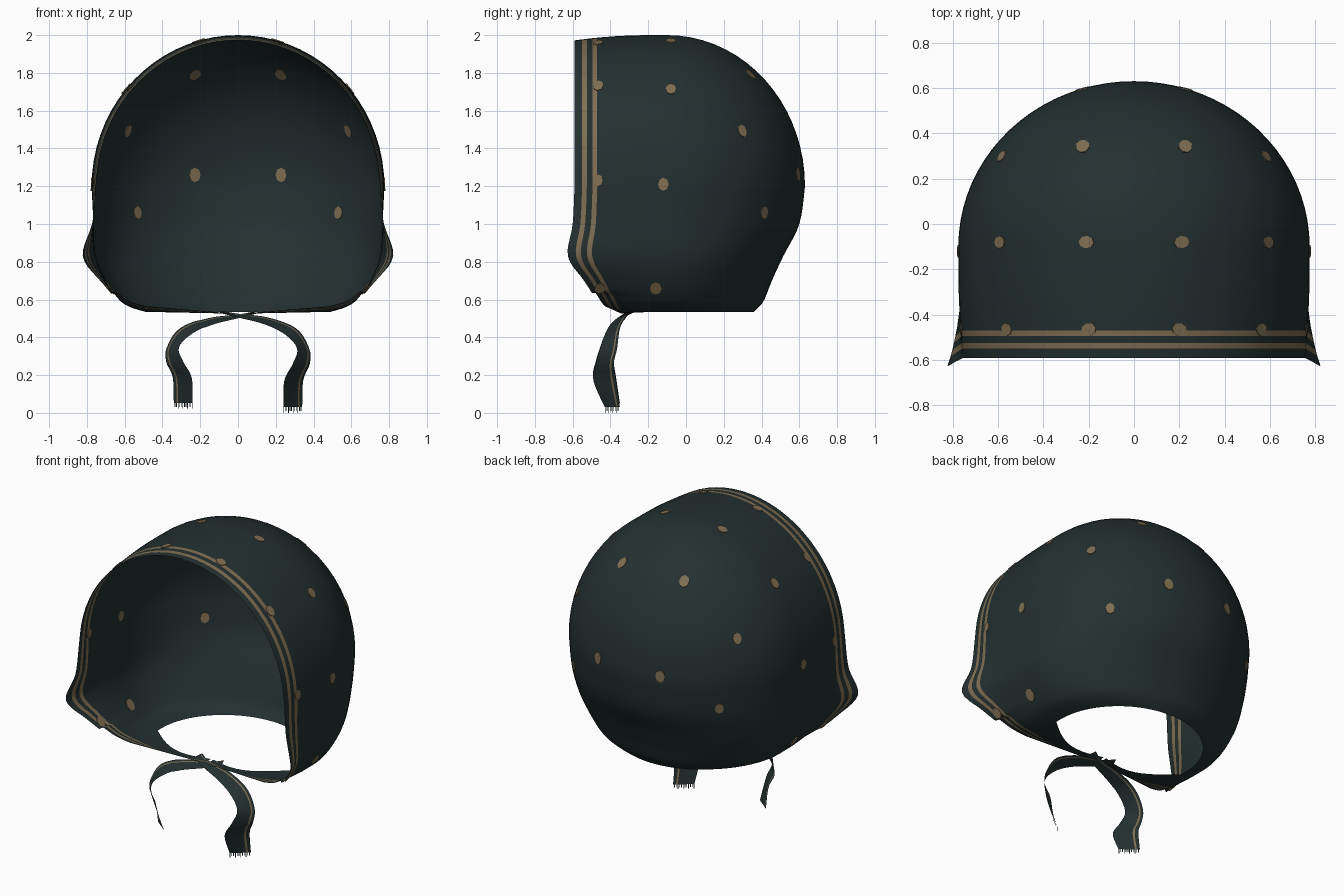
import bpy, bmesh, math
from mathutils import Vector, Matrix
from mathutils.bvhtree import BVHTree

if "Cube" in bpy.data.objects:
    bpy.data.objects.remove(bpy.data.objects["Cube"])


def material(name, color):
    m = bpy.data.materials.new(name)
    m.diffuse_color = (*color, 1)
    m.use_nodes = True
    m.node_tree.nodes["Principled BSDF"].inputs["Base Color"].default_value = m.diffuse_color
    return m


CLOTH = material("dark_green_cloth", (0.0175, 0.029, 0.030))
TAN = material("tan_print", (0.21, 0.155, 0.085))


def spline(keys, steps):
    """Catmull-Rom through tuples of any length."""
    k = [Vector(p) for p in keys]
    out = []
    for i in range(len(k) - 1):
        a, b, c, d = k[max(i - 1, 0)], k[i], k[i + 1], k[min(i + 2, len(k) - 1)]
        for s in range(steps):
            t = s / steps
            out.append(0.5 * (2 * b + (c - a) * t + (2 * a - 5 * b + 4 * c - d) * t * t
                              + (3 * b - a - 3 * c + d) * t ** 3))
    return out + [k[-1]]


def add_grid(bm, rows, striped):
    """Skin rows of points; columns listed in striped get the tan material."""
    vs = [[bm.verts.new(p) for p in r] for r in rows]
    for a, b in zip(vs, vs[1:]):
        for j in range(len(a) - 1):
            f = bm.faces.new((a[j], a[j + 1], b[j + 1], b[j]))
            f.material_index = int(j in striped)


def finish(bm, name, smooth=True):
    me = bpy.data.meshes.new(name)
    bm.to_mesh(me)
    bm.free()
    ob = bpy.data.objects.new(name, me)
    bpy.context.collection.objects.link(ob)
    me.materials.append(CLOTH)
    me.materials.append(TAN)
    for p in me.polygons:
        p.use_smooth = smooth
    return ob


# ---- hood: stadium-shaped rows, straight sides in front and a round back
YC = -0.10
SIDE = [0, .04, .065, .095, .12, .16, .22, .29, .36, .43]   # distances behind the rim
NS = len(SIDE)
ARC = 40


def hood_row(z, a, back, front, flare):
    pts = []
    for i in range(NS):
        y = front + (YC - front) * SIDE[i] / 0.49
        k = max(0, 1 - SIDE[i] / 0.40) ** 2
        pts.append((a, y, k))
    right = []
    for x, y, k in pts:
        s = 1 - 0.035 * k * min(1, max(0, (z - 0.95) / 0.3))
        zz = 1.2 + (z - 1.2) * s if z > 1.2 else z
        if z < 0.62:
            zz += 0.03 * k
        right.append(Vector((x * s + flare * k, y, zz)))
    arc = [Vector((a * math.cos(t), YC + (back - YC) * math.sin(t), z))
           for t in (math.pi * j / ARC for j in range(ARC + 1))]
    left = [Vector((-p.x, p.y, p.z)) for p in reversed(right)]
    return right + arc + left


rows = []
for k in range(18, 0, -1):                      # dome
    ph = math.pi / 2 * k / 18
    c = math.cos(ph) if k < 18 else 0
    rows.append(hood_row(1.2 + 0.8 * math.sin(ph), 0.775 * c, YC + 0.73 * c, -0.59, 0))
lower = [(1.2, .775, .63, -.59, 0), (1.0, .765, .60, -.60, .012),
         (.83, .752, .515, -.625, .07), (.70, .70, .455, -.54, .03),
         (.60, .63, .415, -.475, 0), (.56, .57, .385, -.45, 0), (.535, .49, .36, -.43, 0)]
rows += [hood_row(*r) for r in spline(lower, 5)]  # walls and tucked-in hem
cols = len(rows[0]) - 1
STRIPES = {1, 3}
bm = bmesh.new()
add_grid(bm, rows, STRIPES | {cols - 1 - s for s in STRIPES})

# ---- chin flaps running from the hem to the tie
for side in (1, -1):
    flap = []
    for n in range(11):
        v = n / 10
        line = []
        for i in range(NS):
            f = i / (NS - 1)
            p = rows[-1][i].lerp(Vector((0.01, -0.34 + 0.07 * f, 0.525)), v)
            p.y -= 0.09 * f * math.sin(math.pi * v)
            line.append(Vector((side * p.x, p.y, p.z)))
        flap.append(line)
    add_grid(bm, flap, STRIPES)
bmesh.ops.remove_doubles(bm, verts=bm.verts, dist=0.0008)
bmesh.ops.recalc_face_normals(bm, faces=bm.faces)
bm.faces.ensure_lookup_table()
if max(bm.faces, key=lambda f: f.calc_center_median().z).normal.z < 0:
    bmesh.ops.reverse_faces(bm, faces=bm.faces)
surface = BVHTree.FromBMesh(bm)
finish(bm, "hood")

# ---- printed dots, thin plates showing on both sides of the cloth
DOTS = [(.23, .60, 1.26, .031), (.23, .35, 1.80, .031), (.60, .31, 1.50, .028),
        (.53, .41, 1.06, .028), (.68, -.16, .66, .032), (.21, -.08, 1.97, .028),
        (.60, -.08, 1.72, .028), (.77, -.12, 1.21, .028), (.20, -.465, 1.96, .028),
        (.56, -.465, 1.73, .028), (.76, -.465, 1.23, .026), (.70, -.455, .65, .028)]
bm = bmesh.new()
for x, y, z, r in DOTS:
    for side in (1, -1):
        loc, nor, _, _ = surface.find_nearest(Vector((x * side, y, z)))
        m = Matrix.Translation(loc) @ nor.to_track_quat('Z', 'Y').to_matrix().to_4x4()
        m = m @ Matrix.Diagonal((1, 1.25, 1, 1))
        bmesh.ops.create_cone(bm, cap_ends=True, segments=8, radius1=r, radius2=r,
                              depth=0.008, matrix=m)
for f in bm.faces:
    f.material_index = 1
finish(bm, "dots", False)

# ---- crossed tie ribbons with frayed ends: centre xyz, half-width xyz
PATH = [(-.09, -.29, .535, .01, .03, .005), (0, -.33, .515, 0, .03, .01),
        (.15, -.36, .487, .01, .04, .018), (.28, -.39, .43, .03, .04, .016),
        (.345, -.41, .34, .032, .045, 0), (.335, -.43, .26, .045, .048, 0),
        (.295, -.43, .17, .05, .06, 0), (.29, -.39, .03, .05, .04, 0)]
ACROSS = [-1, -.3, .3, .55, .72, 1]
for side, label, lift in ((1, "right", 0), (-1, "left", .022)):
    bm = bmesh.new()
    ribbon = []
    for n, p in enumerate(spline(PATH, 5)):
        up = lift * max(0, (n - 15) / 20)
        ribbon.append([Vector((side * (p[0] + p[3] * w), p[1] + p[4] * w,
                               p[2] + p[5] * w + up - 0.004 * (side < 0) * (n < 12)))
                       for w in ACROSS])
    add_grid(bm, ribbon, {3})
    a, b = ribbon[-1][0], ribbon[-1][-1]
    for i in range(12):                          # loose threads
        p, q = a.lerp(b, i / 12), a.lerp(b, (i + .45) / 12)
        drop = Vector((0, 0, -.03 if i % 3 == 0 else -.02))
        bm.faces.new([bm.verts.new(c) for c in (p, q, q + drop, p + drop)])
    finish(bm, label + "_tie")
